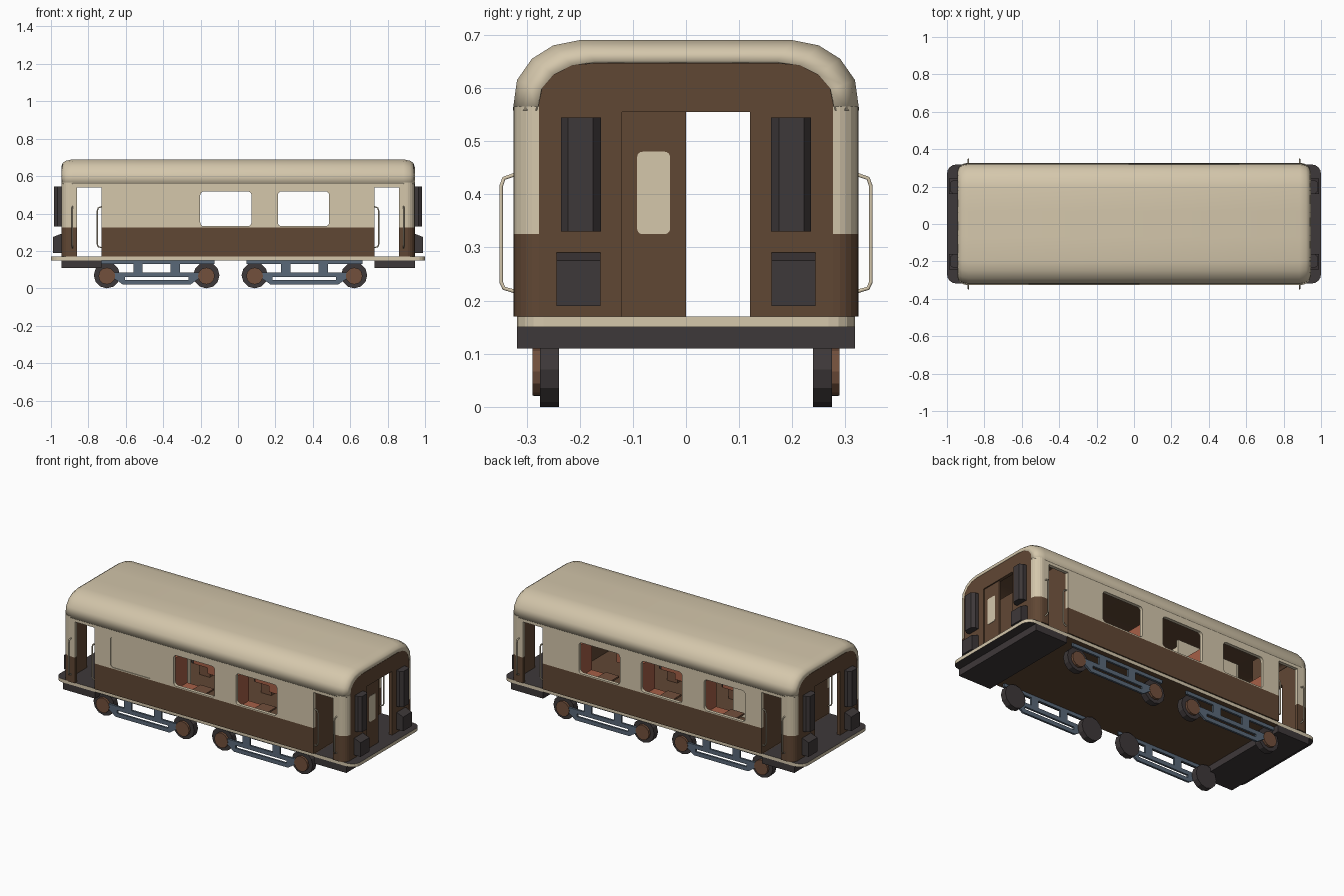
import bpy, bmesh, math
from mathutils import Vector

if "Cube" in bpy.data.objects:
    bpy.data.objects.remove(bpy.data.objects["Cube"])


def mat(name, r, g, b):
    m = bpy.data.materials.new(name)
    m.diffuse_color = (r, g, b, 1)
    m.use_nodes = True
    m.node_tree.nodes["Principled BSDF"].inputs["Base Color"].default_value = m.diffuse_color
    return m


CREAM = mat("cream", .66, .57, .41)
BROWN = mat("dark brown", .118, .063, .034)
GREY = mat("charcoal", .048, .04, .041)
STEEL = mat("blue grey steel", .10, .14, .19)
SEAT = mat("orange seat", .38, .115, .062)
WOOD = mat("wood", .17, .08, .045)


def link(name, me, mats):
    o = bpy.data.objects.new(name, me)
    bpy.context.collection.objects.link(o)
    for m in mats:
        me.materials.append(m)
    return o


def rule_paint(o, cuts, rule):
    """Cut the mesh at planes, then choose each face's material by rule(centre, normal)."""
    bm = bmesh.new()
    bm.from_mesh(o.data)
    for co, no in cuts:
        bmesh.ops.bisect_plane(bm, geom=bm.verts[:] + bm.edges[:] + bm.faces[:],
                               plane_co=co, plane_no=no)
    bm.normal_update()
    for f in bm.faces:
        f.material_index = rule(f.calc_center_median(), f.normal)
    bm.to_mesh(o.data)
    bm.free()


def plate(name, loops, axis, c, t, *mats):
    """Flat plate with holes: loops are 2D outlines, axis is the thickness direction."""
    cu = bpy.data.curves.new(name, 'CURVE')
    cu.dimensions, cu.fill_mode, cu.extrude = '2D', 'BOTH', t / 2
    for pts in loops:
        s = cu.splines.new('POLY')
        s.points.add(len(pts) - 1)
        for p, q in zip(s.points, pts):
            p.co = (q[0], q[1], 0, 1)
        s.use_cyclic_u = True
    tmp = bpy.data.objects.new(name, cu)
    me = bpy.data.meshes.new_from_object(tmp)
    bpy.data.objects.remove(tmp)
    bm = bmesh.new()
    bm.from_mesh(me)
    for v in bm.verts:
        u, w, d = v.co
        v.co = {'x': (c + d, u, w), 'y': (u, c + d, w), 'z': (u, w, c + d)}[axis]
    bmesh.ops.remove_doubles(bm, verts=bm.verts[:], dist=1e-5)
    bmesh.ops.recalc_face_normals(bm, faces=bm.faces[:])
    for f in bm.faces:
        f.smooth, f.material_index = False, 0
    bm.to_mesh(me)
    bm.free()
    me.materials.clear()
    return link(name, me, mats)


def rect(a, b, c, d):
    return [(a, c), (b, c), (b, d), (a, d)]


def rrect(a, b, c, d, r, n=4):
    pts = []
    for i, (x, y) in enumerate([(b - r, d - r), (a + r, d - r), (a + r, c + r), (b - r, c + r)]):
        for k in range(n + 1):
            t = math.pi / 2 * (i + k / n)
            pts.append((x + r * math.cos(t), y + r * math.sin(t)))
    return pts


def box(name, x0, x1, y0, y1, z0, z1, m):
    return plate(name, [rect(x0, x1, z0, z1)], 'y', (y0 + y1) / 2, abs(y1 - y0), m)


def cyl(name, x, y, z, r, w, n, m):
    pts = [(x + r * math.cos(2 * math.pi * k / n), z + r * math.sin(2 * math.pi * k / n)) for k in range(n)]
    return plate(name, [pts], 'y', y, w, m)


def tube(name, pts, r, m):
    cu = bpy.data.curves.new(name, 'CURVE')
    cu.dimensions, cu.bevel_depth, cu.bevel_resolution, cu.use_fill_caps = '3D', r, 1, True
    s = cu.splines.new('POLY')
    s.points.add(len(pts) - 1)
    for p, q in zip(s.points, pts):
        p.co = (*q, 1)
    tmp = bpy.data.objects.new(name, cu)
    me = bpy.data.meshes.new_from_object(tmp)
    bpy.data.objects.remove(tmp)
    me.materials.clear()
    return link(name, me, [m])


# floor: cream rim, brown middle, charcoal vestibules
floor = plate("floor", [rrect(-1, 1, -.318, .318, .05)], 'z', .16, .02, CREAM, BROWN, GREY)
rule_paint(floor, [((s * .735, 0, 0), (1, 0, 0)) for s in (-1, 1)],
           lambda c, n: 0 if abs(n.z) < .5 else (2 if abs(c.x) > .735 else 1))

# side walls with door notches and windows
WINDOWS = (-.485, -.065, .35)
outline = [(-.9, .17), (-.86, .17), (-.86, .54), (-.73, .54), (-.73, .17)]
outline += [(-x, z) for x, z in reversed(outline)]
outline += [(.9, .565), (-.9, .565)]
for s in (-1, 1):
    loops = [outline] + [rrect(x - .137, x + .137, .332, .518, .02) for x in WINDOWS]
    wall = plate("side_wall", loops, 'y', s * .315, .02, CREAM, BROWN, WOOD)
    rule_paint(wall, [((0, 0, .325), (0, 0, 1))],
               lambda c, n: 2 if n.y * s < -.9 else (0 if c.z > .325 else 1))
plate("blank_window", [rrect(-.625, -.345, .329, .521, .02)], 'y', -.315, .012, CREAM)

# curved corner posts
for sx in (-1, 1):
    for sy in (-1, 1):
        arc = [k * math.pi / 12 for k in range(7)]
        pts = [(sx * (.895 + .05 * math.sin(t)), sy * (.277 + .048 * math.cos(t))) for t in arc]
        pts += [(sx * (.895 + .033 * math.sin(t)), sy * (.277 + .031 * math.cos(t))) for t in reversed(arc)]
        post = plate("corner_post", [pts], 'z', .3675, .395, CREAM, BROWN, WOOD)
        rule_paint(post, [((0, 0, .325), (0, 0, 1))],
                   lambda c, n: 2 if n.x * sx + n.y * sy < -.5 else (0 if c.z > .325 else 1))
        # hand rails on the post and the door jamb
        zs = ((.217, 0), (.223, .8), (.235, 1), (.415, 1), (.43, .8), (.437, 0))
        tube("post_handrail", [(sx * .885, sy * (.322 + .026 * k), z) for z, k in zs], .004, CREAM)
        tube("jamb_handrail", [(sx * (.728 + .024 * k), sy * .312, z) for z, k in zs], .004, CREAM)

# roof shell: arched section, drawn in at the ends
half = [(.326, .558), (.318, .615), (.29, .655), (.25, .68), (.2, .69)]
prof = half + [(.07, .69)] + [(-.07, .69)] + [(-y, z) for y, z in reversed(half)]
stations = [(.945, .86, .65), (.938, .93, .67), (.92, .975, .682), (.885, 1, .69)]
stations = [(-x, k, t) for x, k, t in stations] + list(reversed(stations))
bm = bmesh.new()
rings = [[bm.verts.new((x, y * k, .558 + (z - .558) * (t - .558) / .132)) for y, z in prof]
         for x, k, t in stations]
for a, b in zip(rings, rings[1:]):
    for i in range(len(prof) - 1):
        bm.faces.new((a[i], a[i + 1], b[i + 1], b[i])).smooth = True
bm.normal_update()
if sum(f.normal.z for f in bm.faces) < 0:
    bmesh.ops.reverse_faces(bm, faces=bm.faces[:])
me = bpy.data.meshes.new("roof")
bm.to_mesh(me)
bm.free()
me.set_sharp_from_angle(angle=math.radians(40))
roof = link("roof", me, [CREAM, BROWN])
sol = roof.modifiers.new("shell", 'SOLIDIFY')
sol.thickness, sol.offset, sol.material_offset = .01, -1, 1

# end walls with doorway, and the dark cabinets on them
ehalf = [(.12, .555), (.12, .17), (.279, .17), (.279, .56), (.27, .605), (.25, .63), (.215, .643), (.17, .647)]
epts = ehalf + [(-y, z) for y, z in reversed(ehalf)]
for s in (-1, 1):
    plate("end_wall", [epts], 'x', s * .933, .02, BROWN)
    box("headstock", s * .73, s * .945, -.318, .318, .11, .15, GREY)
    for sy in (-1, 1):
        plate("tall_cabinet", [[(s * .94, sy * .16), (s * .965, sy * .16), (s * .983, sy * .175),
                                (s * .983, sy * .222), (s * .965, sy * .235), (s * .94, sy * .235)]],
              'z', .437, .215, GREY)
        plate("low_cabinet", [[(s * .94, .19), (s * .988, .19), (s * .988, .275), (s * .95, .29), (s * .94, .29)]],
              'y', sy * .2025, .083, GREY)
        # vestibule partitions
        box("partition", s * .715, s * .73, sy * .125, sy * .305, .17, .62, BROWN)

# sliding end door, half open
plate("end_door", [rect(-.12, 0, .17, .555)], 'x', .93, .012, BROWN)
plate("door_window", [rrect(-.092, -.03, .325, .48, .01)], 'x', .93, .016, CREAM)

# washroom walls behind the blank window
box("washroom_side", -.715, -.31, -.02, -.005, .17, .66, CREAM)
box("washroom_front", -.325, -.31, -.305, -.005, .17, .62, CREAM)
box("washroom_back", -.729, -.716, -.125, -.005, .17, .66, CREAM)


# facing seats and small tables
def seat(x, d, s):
    box("seat_back", x, x + d * .03, s * .14, s * .3, .2, .46, SEAT)
    box("seat_cushion", x + d * .03, x + d * .125, s * .14, s * .3, .235, .27, SEAT)
    box("seat_base", x + d * .03, x + d * .1, s * .16, s * .3, .17, .235, WOOD)


for s in (-1, 1):
    for x, d in ((-.27, 1), (.14, -1), (.14, 1), (.56, -1)):
        seat(x, d, s)
    for x in WINDOWS[1:] if s < 0 else WINDOWS:
        box("table_top", x - .045, x + .045, s * .2, s * .304, .305, .315, WOOD)
        box("table_leg", x - .008, x + .008, s * .26, s * .28, .17, .305, GREY)
seat(-.7, 1, 1)
seat(-.27, -1, 1)

# bogies: steel side frames, wheels and hub discs
fhalf = [(.31, .15), (.31, .13), (.125, .13), (.125, .085), (.28, .085), (.28, .06), (.235, .058), (.18, .02)]
frame = fhalf + [(-x, z) for x, z in reversed(fhalf)]
for cx in (-.435, .355):
    for s in (-1, 1):
        loops = [frame, rect(-.075, .075, .085, .13), rect(-.17, .17, .044, .06)]
        plate("bogie_frame", [[(cx + x, z) for x, z in l] for l in loops], 'y', s * .281, .012, STEEL)
        for dx in (-.266, .266):
            cyl("wheel", cx + dx, s * .257, .07, .07, .036, 12, GREY)
            cyl("wheel_hub", cx + dx, s * .282, .066, .045, .014, 12, WOOD)
